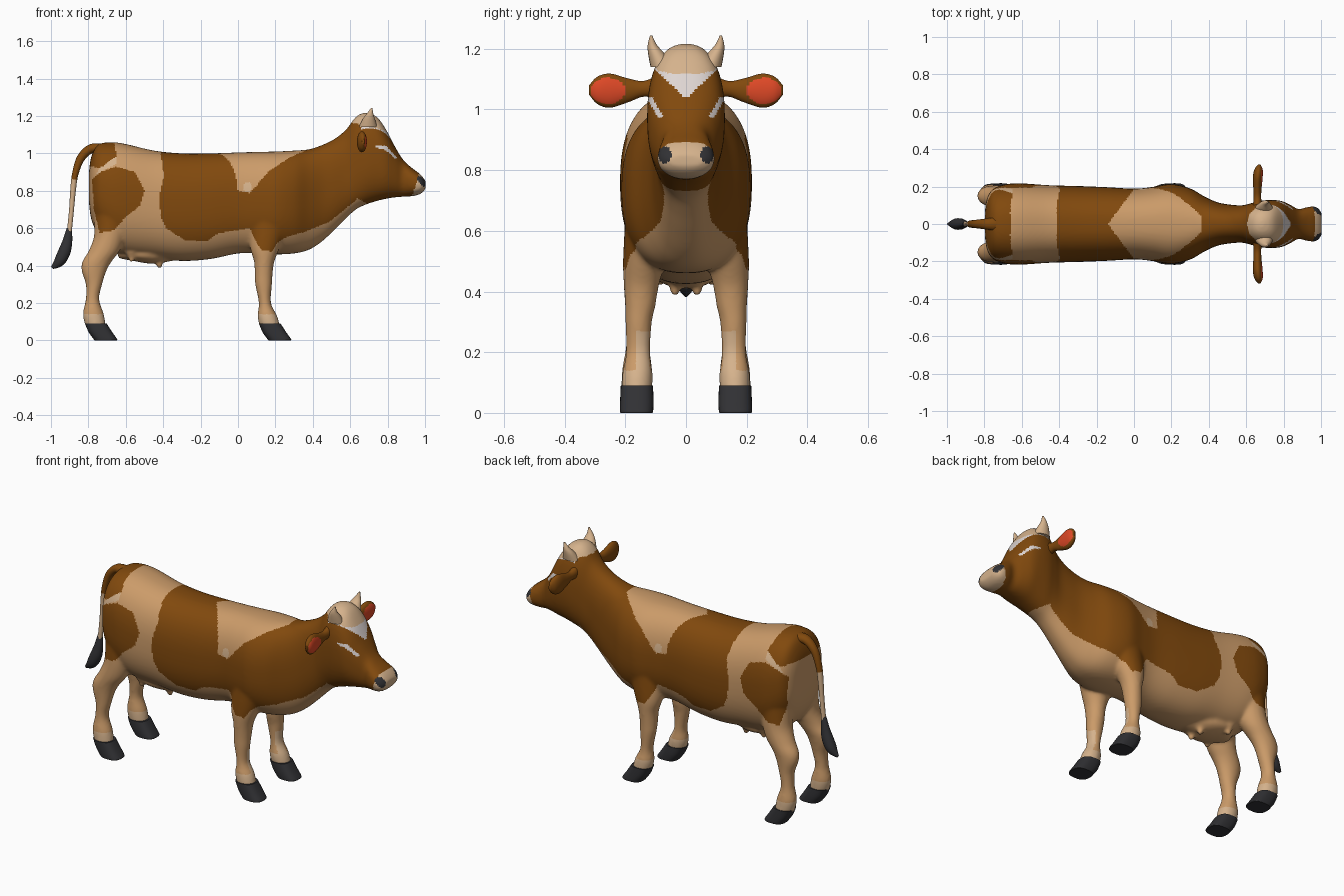
import bpy, bmesh, math
from mathutils import Vector

if "Cube" in bpy.data.objects:
    bpy.data.objects.remove(bpy.data.objects["Cube"])

X, Y, Z = Vector((1, 0, 0)), Vector((0, 1, 0)), Vector((0, 0, 1))


def material(name, rgb):
    lin = [((c / 255 + 0.055) / 1.055) ** 2.4 for c in rgb]
    m = bpy.data.materials.new(name)
    m.diffuse_color = (*lin, 1)
    m.use_nodes = True
    m.node_tree.nodes["Principled BSDF"].inputs["Base Color"].default_value = m.diffuse_color
    return m


MATS = {
    "tan": material("tan coat", (203, 155, 105)),
    "brown": material("brown coat", (129, 73, 13)),
    "light": material("light tan", (213, 178, 140)),
    "white": material("pale marking", (222, 213, 210)),
    "dark": material("dark horn", (49, 49, 52)),
    "red": material("ear red", (222, 72, 38)),
}


def spline(rows, steps=6):
    """Catmull-Rom interpolation of equal-length rows."""
    p = [rows[0], *rows, rows[-1]]
    out = []
    for i in range(1, len(p) - 2):
        for s in range(steps):
            t = s / steps
            out.append([0.5 * (2 * b + (c - a) * t + (2 * a - 5 * b + 4 * c - d) * t * t
                               + (3 * b - a - 3 * c + d) * t ** 3)
                        for a, b, c, d in zip(*p[i - 1:i + 3])])
    return out + [list(rows[-1])]


def loft(bm, rows, u, v=None, n=2.0, seg=40, side=1):
    """Skin superellipse rings; row = centre x, y, z, radius u, radius v."""
    rows = spline(rows)
    rings = []
    for i, (x, y, z, ru, rv) in enumerate(rows):
        w = v
        if w is None:
            a, b = rows[max(i - 1, 0)], rows[min(i + 1, len(rows) - 1)]
            w = (Vector(b[:3]) - Vector(a[:3])).cross(Y).normalized()
        ring = []
        for k in range(seg):
            t = 2 * math.pi * k / seg
            c, s = math.cos(t), math.sin(t)
            p = Vector((x, y, z))
            p += u * max(ru, 0.002) * math.copysign(abs(c) ** (2 / n), c)
            p += w * max(rv, 0.002) * math.copysign(abs(s) ** (2 / n), s)
            p.y *= side
            ring.append(bm.verts.new(p))
        rings.append(ring)
    for r, q in zip(rings, rings[1:]):
        for k in range(seg):
            j = (k + 1) % seg
            bm.faces.new((r[k], r[j], q[j], q[k]))
    bm.faces.new(rings[0])
    bm.faces.new(rings[-1])


def to_object(name, bm):
    bmesh.ops.recalc_face_normals(bm, faces=bm.faces)
    me = bpy.data.meshes.new(name)
    bm.to_mesh(me)
    bm.free()
    ob = bpy.data.objects.new(name, me)
    bpy.context.collection.objects.link(ob)
    return ob


def paint(ob, rule):
    """Give every face the colour returned by rule(centre, normal)."""
    slots = {}
    for f in ob.data.polygons:
        key = rule(f.center, f.normal)
        if key not in slots:
            slots[key] = len(slots)
            ob.data.materials.append(MATS[key])
        f.material_index = slots[key]
        f.use_smooth = True
    ob.data.set_sharp_from_angle(angle=math.radians(50))


def inside(poly, x, z):
    hit = False
    for (x1, z1), (x2, z2) in zip(poly, poly[1:] + poly[:1]):
        if (z1 > z) != (z2 > z) and x < (x2 - x1) * (z - z1) / (z2 - z1) + x1:
            hit = not hit
    return hit


# Trunk, neck and head: x, underside, topline, half width
TRUNK = [(-.797, .74, .90, .07), (-.785, .65, .98, .14), (-.75, .57, 1.045, .19),
         (-.68, .49, 1.06, .213), (-.6, .455, 1.05, .217), (-.45, .44, 1.015, .207),
         (-.3, .425, 1.0, .203), (-.15, .435, 1.0, .197), (0, .465, 1.005, .189),
         (.1, .465, 1.008, .198), (.2, .46, 1.01, .213), (.3, .465, 1.015, .19),
         (.38, .485, 1.022, .145), (.45, .53, 1.045, .115), (.52, .595, 1.08, .103),
         (.58, .655, 1.13, .1), (.63, .70, 1.195, .112), (.68, .725, 1.217, .125),
         (.74, .745, 1.197, .128), (.79, .757, 1.13, .123), (.84, .765, 1.035, .1),
         (.88, .768, .97, .079), (.92, .77, .93, .089), (.96, .777, .9, .094),
         (.985, .79, .877, .086), (1.003, .81, .852, .06)]
bm = bmesh.new()
loft(bm, [(x, 0, (b + t) / 2, w, (t - b) / 2) for x, b, t, w in TRUNK], Y, Z, 2.4, 64)

# Legs: centre x, y, z, radius x, radius y
HIND = [(-.67, .115, .68, .10, .085), (-.685, .125, .56, .085, .08), (-.715, .14, .48, .083, .067),
        (-.755, .148, .42, .078, .057), (-.77, .152, .37, .066, .05), (-.77, .156, .3, .044, .042),
        (-.778, .159, .22, .036, .039), (-.773, .161, .14, .056, .05), (-.76, .163, .07, .054, .05)]
FORE = [(.17, .12, .64, .11, .08), (.145, .138, .5, .08, .07), (.14, .147, .42, .054, .058),
        (.137, .151, .35, .048, .05), (.137, .156, .3, .045, .044), (.144, .158, .2, .033, .04),
        (.157, .16, .13, .053, .05), (.172, .162, .07, .054, .05)]
for side in (1, -1):
    loft(bm, HIND, X, Y, 2, 32, side)
    loft(bm, FORE, X, Y, 2, 32, side)
    # Teats
    for x, y, z in ((-.42, .037, .385), (-.57, .085, .418)):
        loft(bm, [(x, y, .47, .035, .03), (x, y, z + .03, .02, .018), (x, y, z, .012, .012)], X, Y, 2, 16, side)
# Udder
loft(bm, [(-.64, 0, .46, .03, .02), (-.56, 0, .46, .1, .035), (-.45, 0, .46, .1, .05),
          (-.33, 0, .46, .04, .03)], Y, Z)

# Blend the parts into one skin
rough = to_object("body_rough", bm)
mod = rough.modifiers.new("blend", 'REMESH')
mod.mode, mod.voxel_size = 'VOXEL', 0.0085
mod = rough.modifiers.new("soften", 'SMOOTH')
mod.factor, mod.iterations = 0.5, 10
dg = bpy.context.evaluated_depsgraph_get()
skin = bpy.data.meshes.new_from_object(rough.evaluated_get(dg))
skin.name = "body"
bpy.data.objects.remove(rough)
body = bpy.data.objects.new("body", skin)
bpy.context.collection.objects.link(body)

# Coat patches in side view (x, z)
MAIN = [(-.43, 1.3), (-.415, 1.01), (-.395, .88), (-.42, .78), (-.415, .67), (-.385, .6),
        (-.285, .535), (-.17, .53), (-.1, .575), (.065, .6), (.09, .54), (.125, .48), (.18, .475),
        (.21, .52), (.25, .55), (.355, .58), (.49, .635), (.6, .725), (.64, .76), (.75, .7),
        (1.1, .7), (1.1, 1.3)]
SADDLE = [(-.2, 1.1), (-.2, .85), (0, .8), (.06, .79), (.1, .83), (.17, .91), (.28, .98),
          (.36, 1.015), (.4, 1.1)]
FLANK = [(-.78, .86), (-.74, .9), (-.655, .93), (-.55, .9), (-.5, .8), (-.525, .72), (-.605, .655),
         (-.66, .59), (-.74, .575), (-.77, .7)]
RUMP = [(-.9, .96), (-.74, .92), (-.65, .985), (-.67, 1.1), (-.9, 1.1)]
RUMP_EDGE = [(-.76, .885), (-.65, .945), (-.65, .985), (-.74, .92)]


def near(px, py, qx, qy, r, s=1.0):
    return ((px - qx) / r) ** 2 + ((py - qy) / (r * s)) ** 2 < 1


def coat(c, n):
    x, a, z = c.x, abs(c.y), c.z
    if z < .14 or (x > 0 and z < .27 and n.x > .5 and abs(a - .14) < .022):
        return "light"
    if x > .6:
        if x > .94 and near(a, z, .069, .85, .021, 1.35):
            return "dark"
        if x > .94 + .3 * (z - .8):
            return "light"
        if z > 1.165 - .25 * (x - .61):
            return "light"
        if x > .66 and z > 1.04 and a < (z - 1.035) * 1.05 and z > 1.04:
            return "white"
        # Eye marks
        t = min(max((1.03 - z) / .05, 0), 1)
        if .72 < x < .88 and .975 < z < 1.04 and abs(a - (.116 - .03 * t)) < .009:
            return "white"
    if near(x, z, .05, .82, .024):
        return "light"
    if inside(SADDLE, x, z) and x > -.14 + .75 * a:
        return "tan"
    if a < .1 and z < .6 and x < .35:
        return "tan"
    if inside(RUMP_EDGE, x, z):
        return "light"
    if any(inside(p, x, z) for p in (MAIN, FLANK, RUMP)):
        return "brown"
    return "tan"


paint(body, coat)

# Tail and its tuft
bm = bmesh.new()
loft(bm, [(-.72, 0, 1.02, .04, .03), (-.785, 0, 1.025, .03, .025), (-.84, 0, .975, .023, .022),
          (-.87, 0, .89, .02, .017), (-.882, 0, .8, .016, .015), (-.89, 0, .7, .014, .013),
          (-.903, 0, .57, .014, .013)], Y, None, 2, 20)
paint(to_object("tail", bm), lambda c, n: "brown" if c.z > .86 else "light")
bm = bmesh.new()
loft(bm, [(-.902, 0, .6, .012, .014), (-.912, 0, .53, .022, .026), (-.93, 0, .47, .03, .033),
          (-.957, 0, .42, .028, .028), (-.994, 0, .388, .006, .008)], Y, None, 2, 20)
paint(to_object("tail_tuft", bm), lambda c, n: "dark")


def ear_colour(c, n):
    return "red" if n.x > 0 and near(abs(c.y), c.z, .257, 1.061, .057, .76) else "brown"


for side, tag in ((1, "left"), (-1, "right")):
    # Ears
    bm = bmesh.new()
    loft(bm, [(.66, .085, 1.075, .026, .04), (.66, .14, 1.068, .02, .026), (.66, .19, 1.063, .022, .039),
              (.662, .25, 1.062, .026, .056), (.666, .292, 1.063, .022, .045), (.67, .319, 1.064, .006, .016)],
         X, Z, 2, 48, side)
    paint(to_object("ear_" + tag, bm), ear_colour)
    # Horns
    bm = bmesh.new()
    loft(bm, [(.695, .075, 1.14, .05, .042), (.70, .098, 1.185, .032, .027), (.706, .111, 1.213, .017, .015),
              (.715, .115, 1.243, .004, .004)], X, Y, 2, 20, side)
    paint(to_object("horn_" + tag, bm), lambda c, n: "light")
    # Hooves
    for x, part in ((.17, "front"), (-.76, "rear")):
        bm = bmesh.new()
        loft(bm, [(x, .162, .09, .058, .053), (x + .024, .162, .045, .063, .055),
                  (x + .05, .163, .008, .063, .055), (x + .053, .163, 0, .06, .053)], X, Y, 2.7, 32, side)
        paint(to_object(f"hoof_{part}_{tag}", bm), lambda c, n: "dark")
